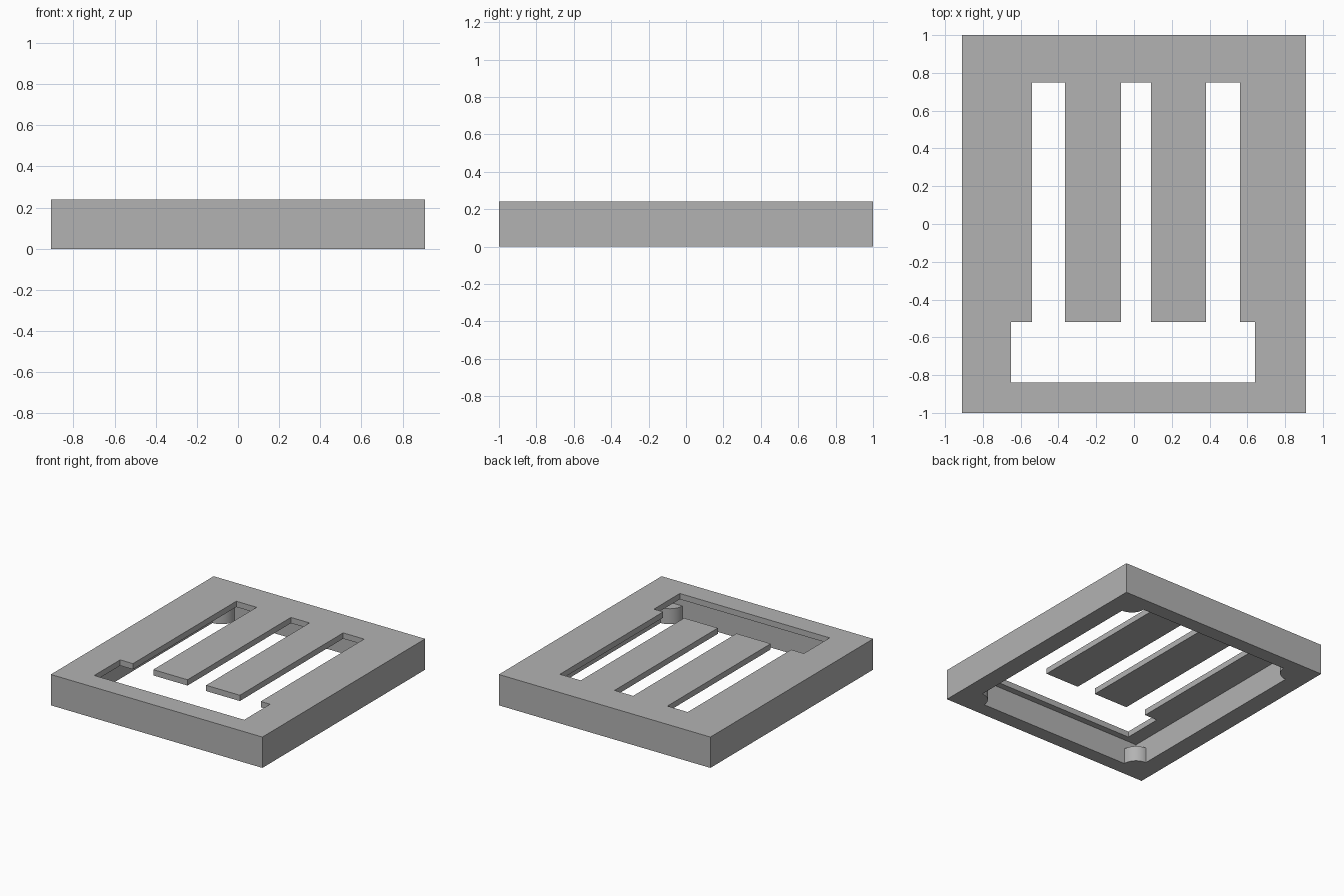
import bpy, bmesh
from math import cos, sin, pi

cube = bpy.data.objects.get("Cube")
if cube:
    bpy.data.objects.remove(cube, do_unlink=True)

HALF_X, HALF_Y, HEIGHT = 0.91, 1.0, 0.24
CAVITY_X, CAVITY_Y = 0.764, 0.888
PLATE_UNDERSIDE = 0.195
POST_RADIUS, POST_TOP = 0.11, 0.12

grey = bpy.data.materials.new("plain grey")
grey.use_nodes = True
grey.diffuse_color = (0.45, 0.45, 0.45, 1)
grey.node_tree.nodes["Principled BSDF"].inputs["Base Color"].default_value = grey.diffuse_color


def prism(name, outline, z0, z1):
    """Extrude a counter-clockwise outline from z0 to z1."""
    bm = bmesh.new()
    base = bm.faces.new([bm.verts.new((x, y, z0)) for x, y in outline])
    top = bmesh.ops.extrude_face_region(bm, geom=[base])["geom"]
    verts = [v for v in top if isinstance(v, bmesh.types.BMVert)]
    bmesh.ops.translate(bm, verts=verts, vec=(0, 0, z1 - z0))
    bmesh.ops.recalc_face_normals(bm, faces=bm.faces)
    mesh = bpy.data.meshes.new(name)
    bm.to_mesh(mesh)
    bm.free()
    obj = bpy.data.objects.new(name, mesh)
    bpy.context.collection.objects.link(obj)
    obj.data.materials.append(grey)
    return obj


def rectangle(x, y):
    return [(-x, -y), (x, -y), (x, y), (-x, y)]


def cut(target, cutter):
    """Subtract the cutter from the target, then remove the cutter."""
    cutter.hide_render = True
    mod = target.modifiers.new("cut", "BOOLEAN")
    mod.operation = "DIFFERENCE"
    mod.solver = "EXACT"
    mod.object = cutter
    bpy.context.view_layer.objects.active = target
    bpy.ops.object.modifier_apply(modifier=mod.name)
    bpy.data.objects.remove(cutter, do_unlink=True)


# Outer block
frame = prism("slotted_frame", rectangle(HALF_X, HALF_Y), 0, HEIGHT)

# Lower cavity: rounded corner posts are left standing
SEGMENTS = 12
lower = []
for i, (x, y) in enumerate(rectangle(CAVITY_X, CAVITY_Y)):
    for s in range(SEGMENTS + 1):
        a = (i + 1) * pi / 2 - s / SEGMENTS * pi / 2
        lower.append((x + POST_RADIUS * cos(a), y + POST_RADIUS * sin(a)))
cut(frame, prism("lower_cavity_cutter", lower, -0.1, POST_TOP))

# Upper cavity: full rectangle above the posts
cut(frame, prism("upper_cavity_cutter", rectangle(CAVITY_X, CAVITY_Y), POST_TOP, PLATE_UNDERSIDE))

# Comb-shaped opening through the top plate: wide mouth with three slots
SLOT_END, MOUTH_BACK, MOUTH_FRONT = 0.75, -0.52, -0.838
comb = [(-0.65, MOUTH_FRONT), (0.64, MOUTH_FRONT), (0.64, MOUTH_BACK)]
for left, right in ((0.38, 0.56), (-0.07, 0.09), (-0.54, -0.365)):
    comb += [(right, MOUTH_BACK), (right, SLOT_END), (left, SLOT_END), (left, MOUTH_BACK)]
comb.append((-0.65, MOUTH_BACK))
cut(frame, prism("comb_cutter", comb, 0.16, 0.4))

# Smooth only the rounded posts
bpy.ops.object.select_all(action="DESELECT")
frame.select_set(True)
bpy.context.view_layer.objects.active = frame
bpy.ops.object.shade_smooth_by_angle(angle=pi / 6)
